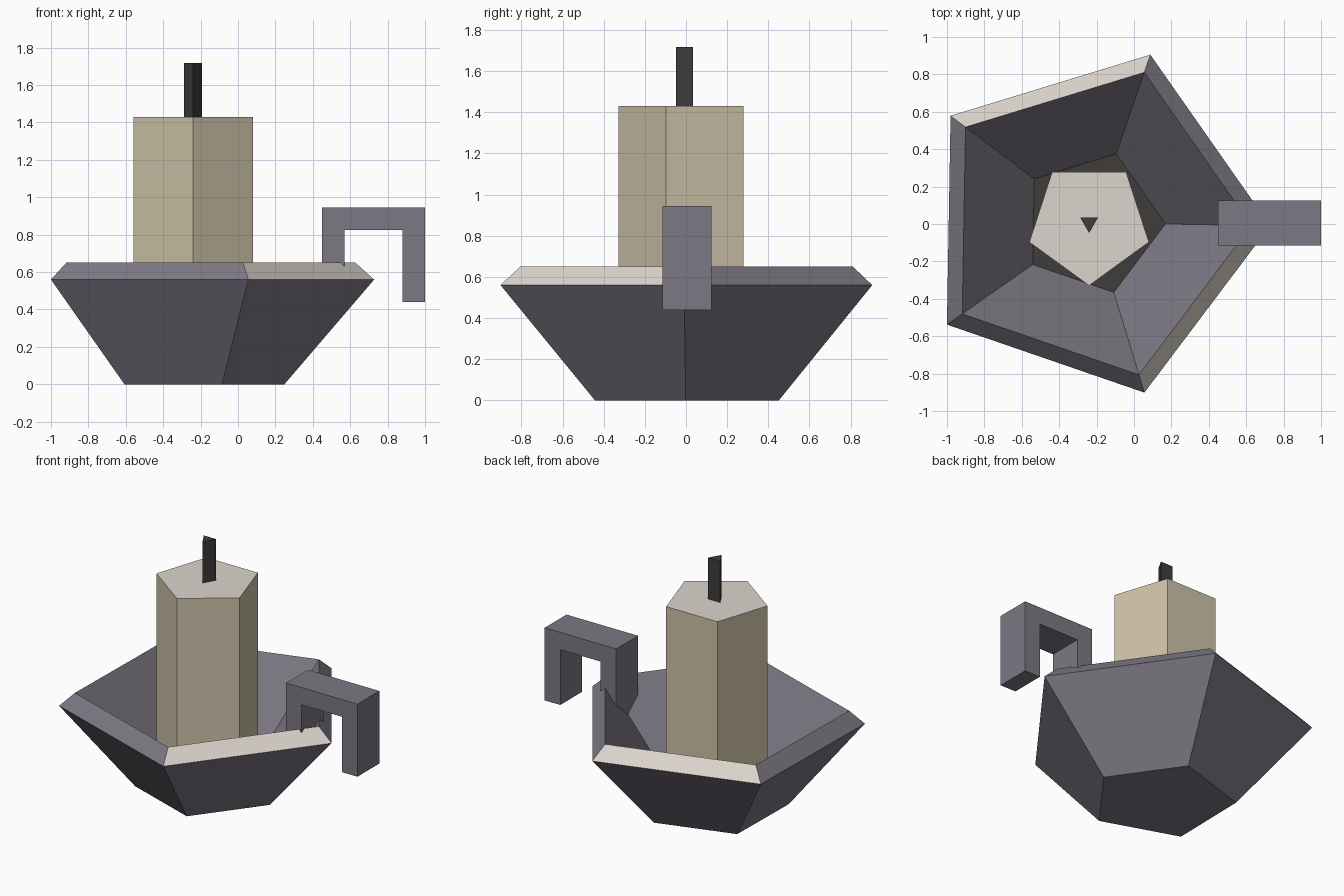
import bpy, math
from mathutils import Vector

if "Cube" in bpy.data.objects:
    bpy.data.objects.remove(bpy.data.objects["Cube"])


def material(name, rgb):
    """Flat colour given as sRGB 0-255, stored as linear."""
    m = bpy.data.materials.new(name)
    lin = [((c / 255 + 0.055) / 1.055) ** 2.4 for c in rgb]
    m.diffuse_color = (*lin, 1)
    m.use_nodes = True
    m.node_tree.nodes["Principled BSDF"].inputs["Base Color"].default_value = m.diffuse_color
    return m


iron = material("grey iron", (125, 120, 131))
cream = material("light cream", (220, 213, 205))
wax = material("beige wax", (207, 195, 169))
black = material("charcoal black", (62, 61, 60))


def build(name, verts, faces, mats):
    me = bpy.data.meshes.new(name)
    me.from_pydata(verts, [], faces)
    for m in mats:
        me.materials.append(m)
    ob = bpy.data.objects.new(name, me)
    bpy.context.collection.objects.link(ob)
    return me


def loft(name, rings, n, start, cx, cy, mats):
    """Stack n-sided rings of (radius, z), capped at both ends."""
    verts, faces = [], [tuple(range(n))[::-1]]
    for r, z in rings:
        for i in range(n):
            a = math.radians(start + 360 * i / n)
            verts.append((cx + r * math.cos(a), cy + r * math.sin(a), z))
    for k in range(len(rings) - 1):
        for i in range(n):
            j = (i + 1) % n
            faces.append((k * n + i, k * n + j, (k + 1) * n + j, (k + 1) * n + i))
    faces.append(tuple(range((len(rings) - 1) * n, len(rings) * n)))
    return build(name, verts, faces, mats)


# bowl: outer wall, sloped rim, inner wall, dark floor
bowl = loft("bowl", [(0.47, 0), (0.95, 0.56), (0.85, 0.65), (0.39, 0.11)],
            5, -1, -0.222, 0.007, [iron, cream, black])
back_left, front_right = Vector((-0.3, 0.95)), Vector((0.81, -0.59))
for p in bowl.polygons:
    d = Vector((p.center.x + 0.222, p.center.y)).normalized() if p.center.z > 0.2 else None
    if d and p.center.z > 0.58:                     # two worn rim faces
        if max(d.dot(back_left), d.dot(front_right)) > 0.95:
            p.material_index = 1
    elif d is None and p.center.z > 0.1:            # floor
        p.material_index = 2

# candle with paler top
candle = loft("candle", [(0.336, 0.10), (0.336, 1.43)], 5, -90, -0.24, 0.007, [wax, cream])
for p in candle.polygons:
    if p.normal.z > 0.9:
        p.material_index = 1

# wick
loft("wick", [(0.055, 1.40), (0.055, 1.717)], 3, -90, -0.24, 0.007, [black])

# hooked handle: extruded profile, inner leg buried in the bowl wall
profile = [(0.45, 0.43), (0.57, 0.51), (0.57, 0.825), (0.88, 0.825),
           (0.88, 0.44), (1.0, 0.44), (1.0, 0.945), (0.45, 0.945)]
n = len(profile)
verts = [(x, y, z) for y in (-0.115, 0.125) for x, z in profile]
faces = [tuple(range(n)), tuple(range(n, 2 * n))[::-1]]
faces += [(i, i + n, (i + 1) % n + n, (i + 1) % n) for i in range(n)]
build("handle", verts, faces, [iron])
